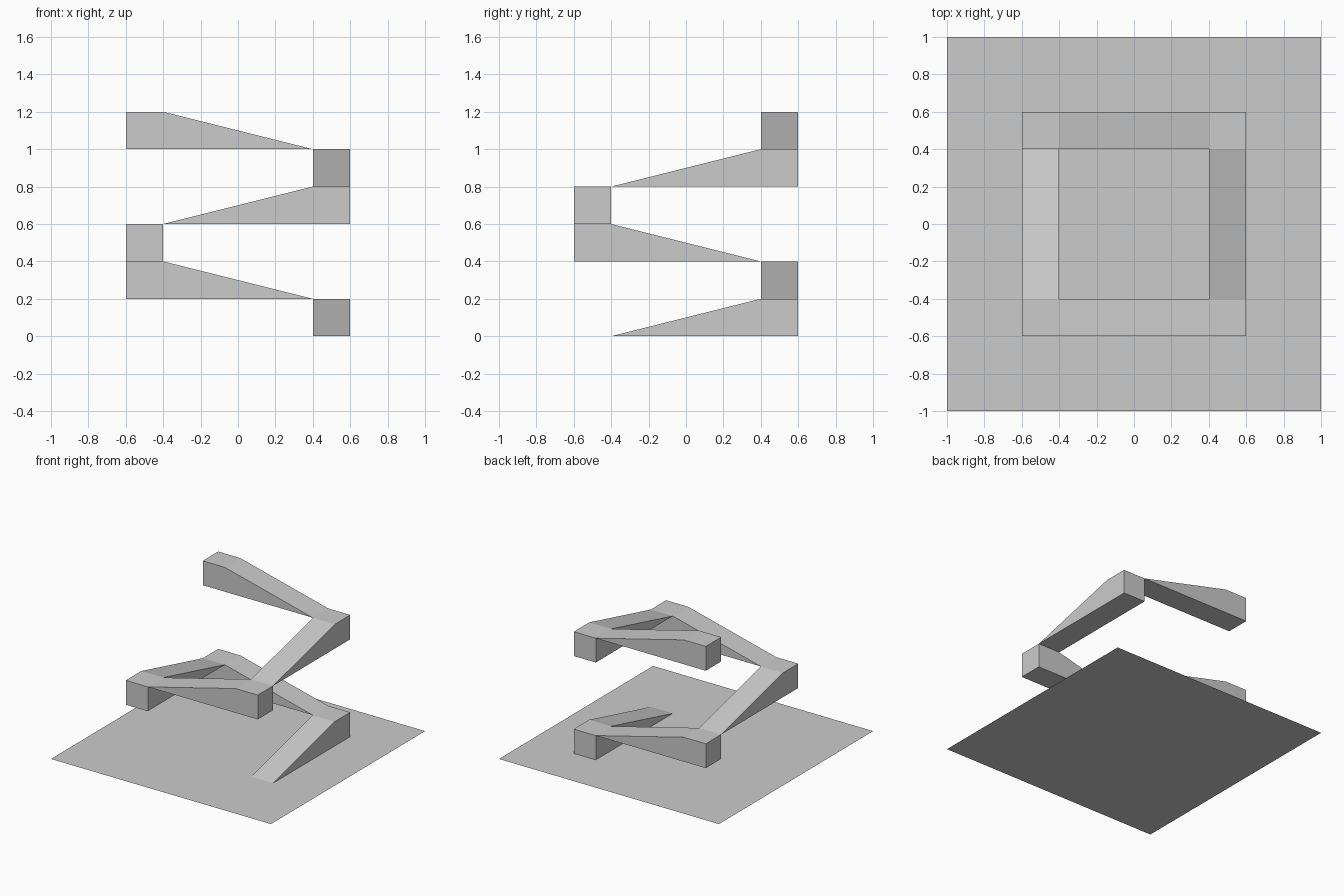
import bpy, bmesh
from math import pi
from mathutils import Matrix

if "Cube" in bpy.data.objects:
    bpy.data.objects.remove(bpy.data.objects["Cube"])

RISE = 0.2           # height gained per ramp
INNER, OUTER = 0.4, 0.6


def add_object(name, bm):
    bmesh.ops.recalc_face_normals(bm, faces=bm.faces)
    mesh = bpy.data.meshes.new(name)
    bm.to_mesh(mesh)
    bm.free()
    obj = bpy.data.objects.new(name, mesh)
    bpy.context.collection.objects.link(obj)
    return obj


def ramp(index):
    # Wedge with a flat corner landing, extruded across the path width
    profile = [(-INNER, 0), (OUTER, 0), (OUTER, RISE), (INNER, RISE)]
    bm = bmesh.new()
    side = bm.faces.new([bm.verts.new((INNER, y, z)) for y, z in profile])
    ext = bmesh.ops.extrude_face_region(bm, geom=[side], use_keep_orig=True)
    moved = [v for v in ext["geom"] if isinstance(v, bmesh.types.BMVert)]
    bmesh.ops.translate(bm, verts=moved, vec=(OUTER - INNER, 0, 0))
    # Quarter turn and one rise per ramp
    turn = Matrix.Translation((0, 0, RISE * index)) @ Matrix.Rotation(index * pi / 2, 4, "Z")
    bmesh.ops.transform(bm, matrix=turn, verts=bm.verts)
    add_object(f"ramp_{index + 1}", bm)


# Flat ground sheet
bm = bmesh.new()
bmesh.ops.create_grid(bm, x_segments=1, y_segments=1, size=1)
add_object("base_sheet", bm)

# Square spiral of ramps
for i in range(6):
    ramp(i)
